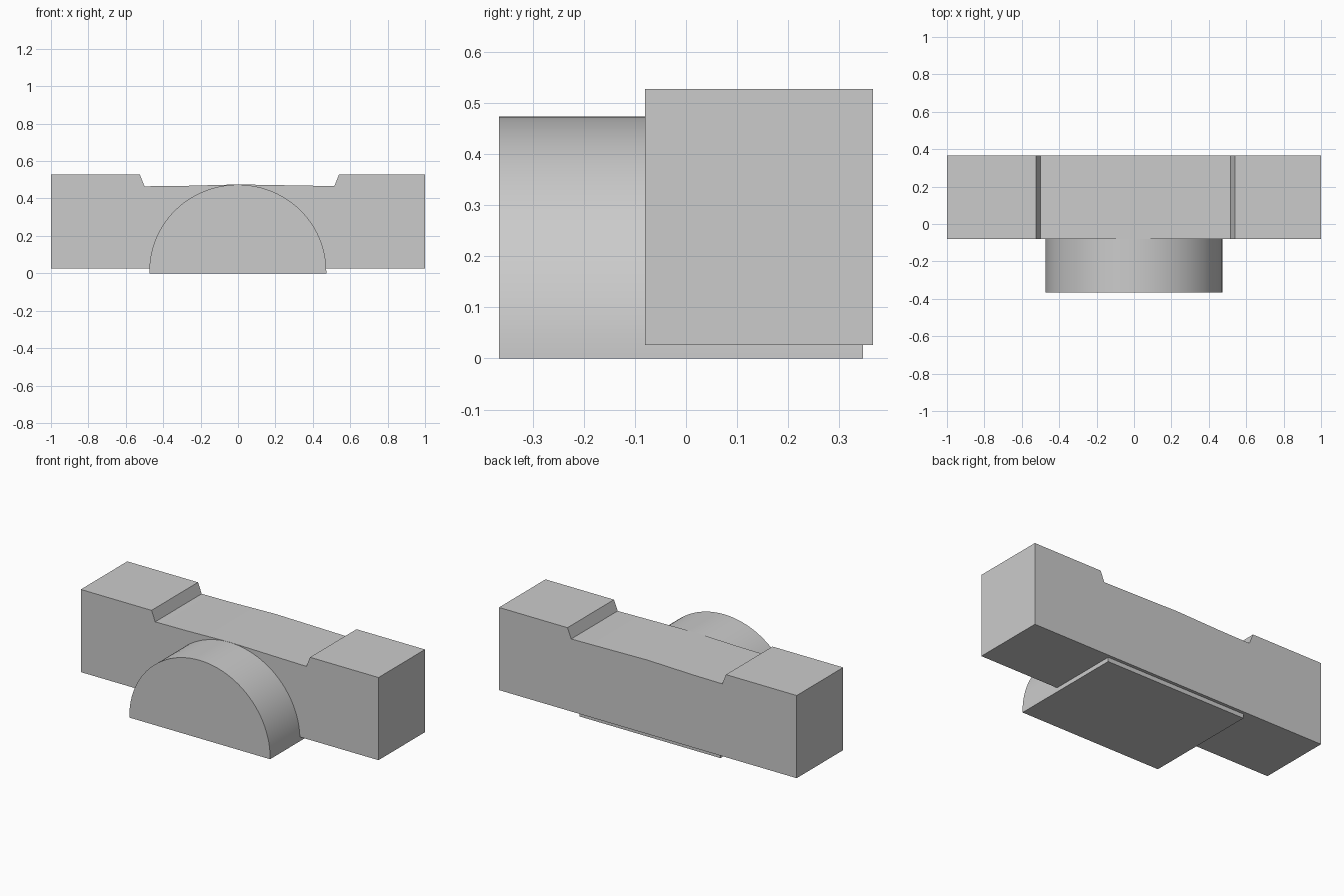
import bpy, bmesh, math

if "Cube" in bpy.data.objects:
    bpy.data.objects.remove(bpy.data.objects["Cube"])


def extrude_profile(name, points, y_front, y_back):
    """Solid made by sweeping an x-z outline from front to back."""
    bm = bmesh.new()
    face = bm.faces.new([bm.verts.new((x, y_front, z)) for x, z in points])
    swept = bmesh.ops.extrude_face_region(bm, geom=[face], use_keep_orig=True)
    for v in swept["geom"]:
        if isinstance(v, bmesh.types.BMVert):
            v.co.y = y_back
    bmesh.ops.recalc_face_normals(bm, faces=bm.faces[:])
    mesh = bpy.data.meshes.new(name)
    bm.to_mesh(mesh)
    bm.free()
    obj = bpy.data.objects.new(name, mesh)
    bpy.context.collection.objects.link(obj)
    bpy.ops.object.select_all(action="DESELECT")
    obj.select_set(True)
    bpy.context.view_layer.objects.active = obj
    bpy.ops.object.shade_smooth_by_angle(angle=math.radians(30))
    return obj


# Long bar with a shallow recess in its top, slightly crowned in the middle
extrude_profile("notched_bar", [
    (-1, 0.026), (1, 0.026), (1, 0.528), (0.54, 0.528), (0.515, 0.466),
    (0, 0.475), (-0.3, 0.467), (-0.5, 0.465), (-0.525, 0.528), (-1, 0.528),
], -0.08, 0.366)

# Half-round block passing through the bar and standing on the ground
steps = 48
arc = [(-0.001 + 0.473 * math.cos(math.pi * i / steps),
        0.01 + 0.464 * math.sin(math.pi * i / steps)) for i in range(steps + 1)]
extrude_profile("half_round_block", [(-0.474, 0), (0.472, 0)] + arc, -0.366, 0.347)
